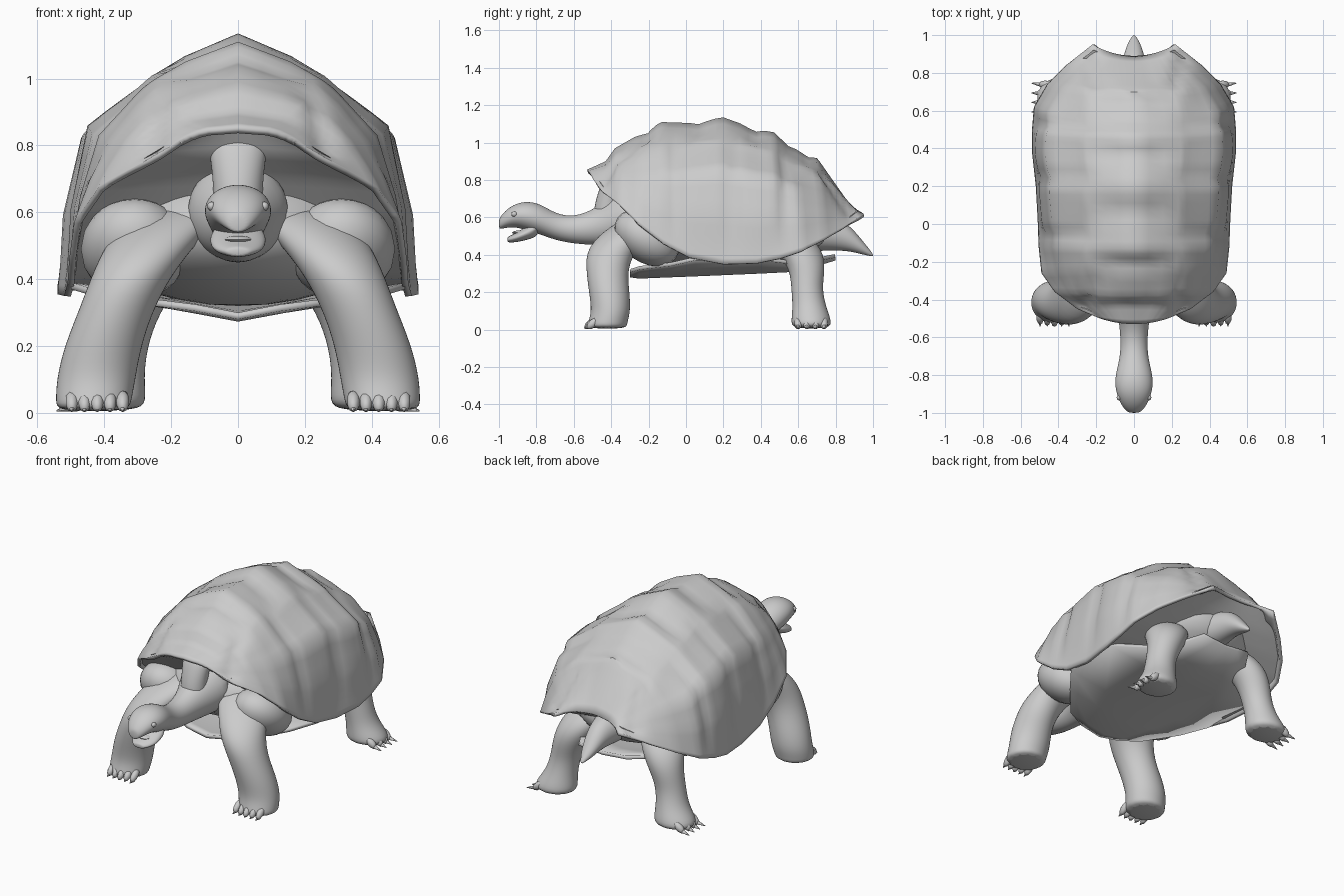
import bpy, bmesh, math
from mathutils import Vector, Matrix

if "Cube" in bpy.data.objects:
    bpy.data.objects.remove(bpy.data.objects["Cube"])

mat = bpy.data.materials.new("stone grey")
mat.diffuse_color = (0.6, 0.6, 0.6, 1)
mat.use_nodes = True
mat.node_tree.nodes["Principled BSDF"].inputs["Base Color"].default_value = mat.diffuse_color


def finish(name, bm, subsurf=0, thick=0, angle=40, recalc=True):
    if recalc:
        bmesh.ops.recalc_face_normals(bm, faces=bm.faces)
    me = bpy.data.meshes.new(name)
    bm.to_mesh(me)
    bm.free()
    ob = bpy.data.objects.new(name, me)
    bpy.context.collection.objects.link(ob)
    me.materials.append(mat)
    if thick:
        m = ob.modifiers.new("thickness", 'SOLIDIFY')
        m.thickness, m.offset = thick, -1
    if subsurf:
        m = ob.modifiers.new("smooth", 'SUBSURF')
        m.levels = m.render_levels = subsurf
    bpy.ops.object.select_all(action='DESELECT')
    ob.select_set(True)
    bpy.context.view_layer.objects.active = ob
    bpy.ops.object.shade_smooth_by_angle(angle=math.radians(angle))
    return ob


def loft(name, rings, axis, n=12):
    """Rings of (x, y, z, radius a, radius b) across the y or z axis."""
    bm = bmesh.new()
    rows = []
    for x, y, z, a, b in rings:
        row = []
        for k in range(n):
            t = 2 * math.pi * k / n
            c, s = a * math.cos(t), b * math.sin(t)
            row.append(bm.verts.new((x + c, y + s, z) if axis == 'z' else (x + c, y, z + s)))
        rows.append(row)
    for r, q in zip(rows, rows[1:]):
        for k in range(n):
            bm.faces.new((r[k], r[(k + 1) % n], q[(k + 1) % n], q[k]))
    bm.faces.new(rows[0])
    bm.faces.new(rows[-1])
    return finish(name, bm, 2, angle=60)


def ball(name, loc, size, seg=16, tilt=None):
    bm = bmesh.new()
    rot = tilt.to_4x4() if tilt else Matrix()
    bmesh.ops.create_uvsphere(bm, u_segments=seg, v_segments=seg // 2, radius=1,
                              matrix=Matrix.Translation(loc) @ rot @ Matrix.Diagonal((*size, 1)))
    return finish(name, bm, angle=60)


def claw(name, base, tip, r):
    d = Vector(tip) - Vector(base)
    bm = bmesh.new()
    bmesh.ops.create_cone(bm, cap_ends=True, segments=8, radius1=r, radius2=0.002, depth=d.length,
                          matrix=Matrix.Translation(Vector(base) + d / 2)
                          @ d.to_track_quat('Z', 'Y').to_matrix().to_4x4())
    return finish(name, bm, angle=50)


def lerp_rows(rows, sub):
    out = []
    for a, b in zip(rows, rows[1:]):
        out += [tuple(p + (q - p) * k / sub for p, q in zip(a, b)) for k in range(sub)]
    return out + [rows[-1]]


# Shell: stations of rim (x, y, z), spine (y, z) and roundness of the flank
stations = [(.18, -.50, .81, -.53, .855, 0), (.30, -.45, .74, -.43, .90, 0), (.42, -.36, .67, -.38, .97, 0),
            (.49, -.26, .57, -.24, 1.05, .1), (.505, -.12, .46, -.13, 1.11, .5), (.51, .02, .385, .02, 1.105, .85),
            (.52, .20, .35, .20, 1.135, 1), (.54, .38, .355, .38, 1.07, 1), (.54, .50, .38, .47, 1.055, .9),
            (.53, .62, .42, .55, .98, .6), (.46, .74, .48, .70, .92, .25), (.36, .84, .54, .77, .82, 0),
            (.22, .95, .62, .89, .65, 0)]


def mirrored(half):
    return lerp_rows(half + [(-u, w) for u, w in half[-2::-1]], 3)


full = mirrored([(1, 0), (.985, .12), (.97, .33), (.87, .65), (.58, .80), (.46, .87), (0, 1)])
flat = mirrored([(1, 0), (.96, .11), (.90, .25), (.78, .49), (.62, .72), (.46, .86), (0, 1)])
# Scute centres: one row along the spine, one row down each side
seeds = [(0, y) for y in (-.36, -.07, .22, .51, .80)]
seeds += [(s * .42, y) for s in (1, -1) for y in (-.22, .10, .39, .66)]
rows = lerp_rows(stations, 4)
bm = bmesh.new()
grid = []
for rx, ry, rz, sy, sz, k in rows:
    prof = [(a[0] * k + b[0] * (1 - k), a[1] * k + b[1] * (1 - k)) for a, b in zip(full, flat)]
    grid.append([bm.verts.new((rx * u, sy + (ry - sy) * u * u, rz + (sz - rz) * w)) for u, w in prof])
for r, q in zip(grid, grid[1:]):
    for k in range(len(r) - 1):
        bm.faces.new((r[k], r[k + 1], q[k + 1], q[k]))
bm.normal_update()
if sum(f.normal.z for f in bm.faces) < 0:
    bmesh.ops.reverse_faces(bm, faces=bm.faces)
    bm.normal_update()
shift = []
for row in grid:
    for j, v in enumerate(row):
        d = sorted(math.hypot(v.co.x - x, v.co.y - y) for x, y in seeds)
        seam = max(0, 1 - (d[1] - d[0]) / .10)
        shift.append((v, v.normal * (-.018 * seam * min(1, full[j][1] * 3))))
for v, o in shift:
    v.co += o
finish("shell", bm, thick=.02, angle=45, recalc=False)

# Skin lining that closes the shell between its rims, arched slightly inward
bm = bmesh.new()
grid = []
for rx, ry, rz, *_ in rows:
    grid.append([bm.verts.new((rx * .97 * u, ry * (.97 - .05 * (1 - u * u)), rz + .015 + .02 * (1 - u * u)))
                 for u in [k / 6 - 1 for k in range(13)]])
for r, q in zip(grid, grid[1:]):
    for k in range(12):
        bm.faces.new((r[k], q[k], q[k + 1], r[k + 1]))
finish("skin_lining", bm, angle=60, recalc=False)

# Belly plate: rows of (y, half width, middle z, edge z)
bm = bmesh.new()
grid = []
for y, w, zc, ze in [(-.30, .13, .28, .305), (-.25, .25, .273, .32), (-.08, .40, .28, .34),
                     (.05, .50, .285, .37), (.40, .50, .30, .37), (.60, .28, .31, .345), (.80, .16, .37, .385)]:
    grid.append([bm.verts.new((w * u, y, zc + (ze - zc) * abs(u))) for u in (-1, -.5, 0, .5, 1)])
for r, q in zip(grid, grid[1:]):
    for k in range(4):
        bm.faces.new((r[k], q[k], q[k + 1], r[k + 1]))
finish("belly_plate", bm, thick=.02, recalc=False)

# Soft body between the shell and the belly plate
ball("body", (0, .20, .55), (.46, .58, .23), 32)

# Neck and head, with open jaw
loft("neck_and_head", [(0, -.25, .62, .19, .17), (0, -.38, .59, .13, .145), (0, -.48, .55, .085, .10),
                       (0, -.60, .53, .072, .072), (0, -.70, .55, .074, .072), (0, -.78, .592, .096, .084),
                       (0, -.85, .608, .105, .080), (0, -.91, .612, .090, .064), (0, -.96, .594, .068, .050),
                       (0, -.99, .573, .042, .035), (0, -1.0, .565, .022, .024)], 'y', 16)
loft("neck_skin", [(0, -.36, .84, .10, .07), (0, -.40, .76, .085, .065), (0, -.42, .66, .075, .075),
                   (0, -.42, .56, .08, .08)], 'z')
loft("lower_jaw", [(0, -.78, .548, .08, .05), (0, -.86, .513, .09, .037), (0, -.91, .492, .077, .026),
                   (0, -.945, .483, .046, .018), (0, -.955, .482, .03, .012)], 'y')
ball("tongue", (0, -.885, .519), (.045, .045, .012), 12)

# Tail
loft("tail", [(0, .62, .53, .13, .12), (0, .76, .515, .09, .095), (0, .86, .50, .065, .08),
              (0, .94, .442, .043, .04), (0, .99, .405, .014, .014), (0, 1.0, .398, .004, .004)], 'y')

# Legs: right-hand rings, mirrored for the left
front = [(.12, -.12, .64, .13, .12), (.22, -.25, .56, .15, .16), (.305, -.40, .44, .128, .14),
         (.36, -.425, .32, .115, .114), (.405, -.41, .20, .12, .113), (.425, -.40, .10, .123, .108),
         (.432, -.42, .035, .118, .11), (.435, -.42, .004, .112, .108)]
rear = [(.20, .50, .54, .13, .13), (.27, .61, .43, .13, .13), (.32, .65, .32, .10, .098),
        (.35, .645, .22, .087, .085), (.37, .66, .12, .092, .093), (.395, .67, .05, .125, .112),
        (.40, .67, .004, .122, .108)]
for side, s in (("right", 1), ("left", -1)):
    loft("front_leg_" + side, [(s * r[0], *r[1:]) for r in front], 'z')
    loft("rear_leg_" + side, [(s * r[0], *r[1:]) for r in rear], 'z')
    ball("shoulder_" + side, (s * .31, -.21, .49), (.16, .19, .13), 24,
         Matrix.Rotation(math.radians(-35), 3, 'X'))
    ball("eye_" + side, (s * .079, -.918, .618), (.013, .016, .014), 12)
    # Toes and claws: front feet point forward, rear feet point outward
    for i in range(5):
        x, y = s * (.345 + .038 * i), -.495 - .012 * (1 - abs(i - 2) / 2)
        ball(f"front_toe_{side}_{i}", (x, y, .035), (.020, .045, .022), 10,
             Matrix.Rotation(math.radians(40), 3, 'X'))
        claw(f"front_claw_{side}_{i}", (x, y - .015, .018), (x, -.542, .006), .012)
    for i in range(4):
        x, y = s * (.487 - .012 * abs(i - 1.5)), .60 + .046 * i
        ball(f"rear_toe_{side}_{i}", (x, y, .035), (.045, .022, .022), 10,
             Matrix.Rotation(math.radians(40 * s), 3, 'Y'))
        claw(f"rear_claw_{side}_{i}", (x + s * .02, y, .018), (s * .543, y + .005 * (i - 1.5), .006), .013)
